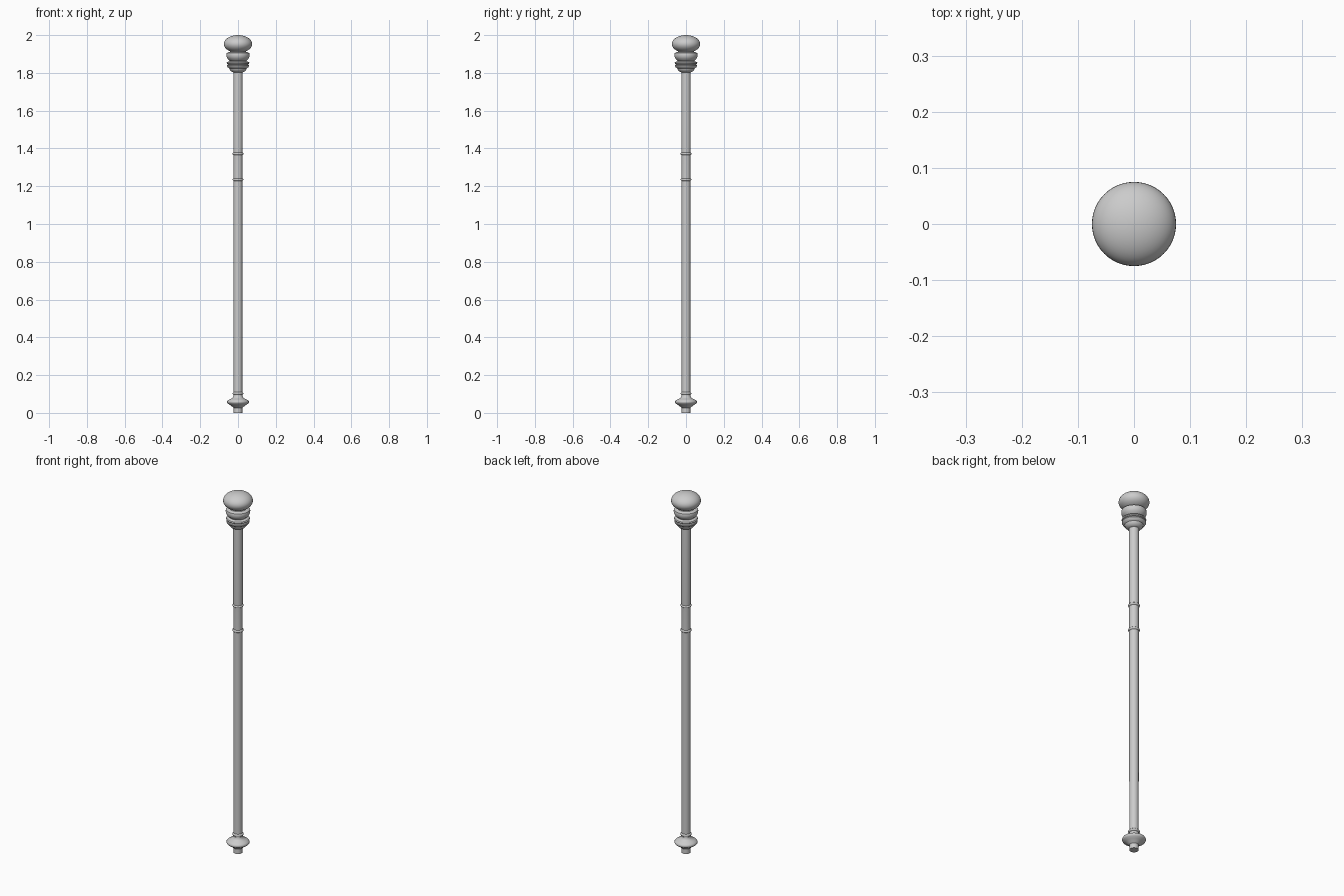
import bpy, bmesh, math

if "Cube" in bpy.data.objects:
    bpy.data.objects.remove(bpy.data.objects["Cube"])

SEG = 48


def lathe(name, profile):
    """Revolve (radius, z) points around the z axis, bottom to top, with closed ends."""
    bm = bmesh.new()
    rings = []
    for r, z in profile:
        rings.append([bm.verts.new((r * math.cos(2 * math.pi * i / SEG),
                                    r * math.sin(2 * math.pi * i / SEG), z))
                      for i in range(SEG)])
    for a, b in zip(rings, rings[1:]):
        for i in range(SEG):
            j = (i + 1) % SEG
            bm.faces.new((a[i], a[j], b[j], b[i]))
    bm.faces.new(rings[0][::-1])
    bm.faces.new(rings[-1])
    mesh = bpy.data.meshes.new(name)
    bm.to_mesh(mesh)
    bm.free()
    obj = bpy.data.objects.new(name, mesh)
    bpy.context.collection.objects.link(obj)
    bpy.ops.object.select_all(action='DESELECT')
    obj.select_set(True)
    bpy.context.view_layer.objects.active = obj
    bpy.ops.object.shade_smooth_by_angle(angle=math.radians(35))
    return obj


def bead(name, r_in, r_out, z, half, steps=8):
    """Rounded ring around the shaft."""
    pts = [(r_in + (r_out - r_in) * math.cos(t), z + half * math.sin(t))
           for t in [math.pi * (k / steps - 0.5) for k in range(steps + 1)]]
    return lathe(name, pts)


# Shaft, slightly thicker towards the top
lathe("shaft", [(0.023, 0.09), (0.0235, 1.235), (0.0235, 1.375), (0.025, 1.40),
                (0.025, 1.815)])

# Thin rings on the shaft
for name, z in (("lower_ring", 0.103), ("middle_ring", 1.235), ("upper_ring", 1.372)):
    bead(name, 0.021, 0.0285, z, 0.007)

# Foot: tip, flared disc and neck
lathe("foot_tip", [(0.023, 0.0), (0.023, 0.035)])
lathe("foot_collar", [(0.023, 0.027), (0.031, 0.033), (0.042, 0.042), (0.054, 0.049),
                      (0.058, 0.055), (0.058, 0.060), (0.054, 0.066), (0.042, 0.073),
                      (0.030, 0.079), (0.026, 0.084), (0.024, 0.092)])

# Turned collar under the knob
lathe("lower_collar", [(0.025, 1.802), (0.036, 1.808), (0.044, 1.817), (0.046, 1.824),
                       (0.055, 1.830), (0.059, 1.838), (0.058, 1.842), (0.052, 1.845),
                       (0.058, 1.848), (0.060, 1.853), (0.057, 1.858), (0.045, 1.862),
                       (0.038, 1.868)])
lathe("upper_collar", [(0.038, 1.860), (0.046, 1.866), (0.056, 1.876), (0.061, 1.886),
                       (0.062, 1.897), (0.060, 1.905), (0.054, 1.908), (0.044, 1.911),
                       (0.040, 1.918)])

# Flattened round knob
n = 24
lathe("knob", [(0.075 * math.cos(t), 1.953 + 0.047 * math.sin(t))
               for t in [math.pi * (k / n - 0.5) * 0.995 for k in range(n + 1)]])
